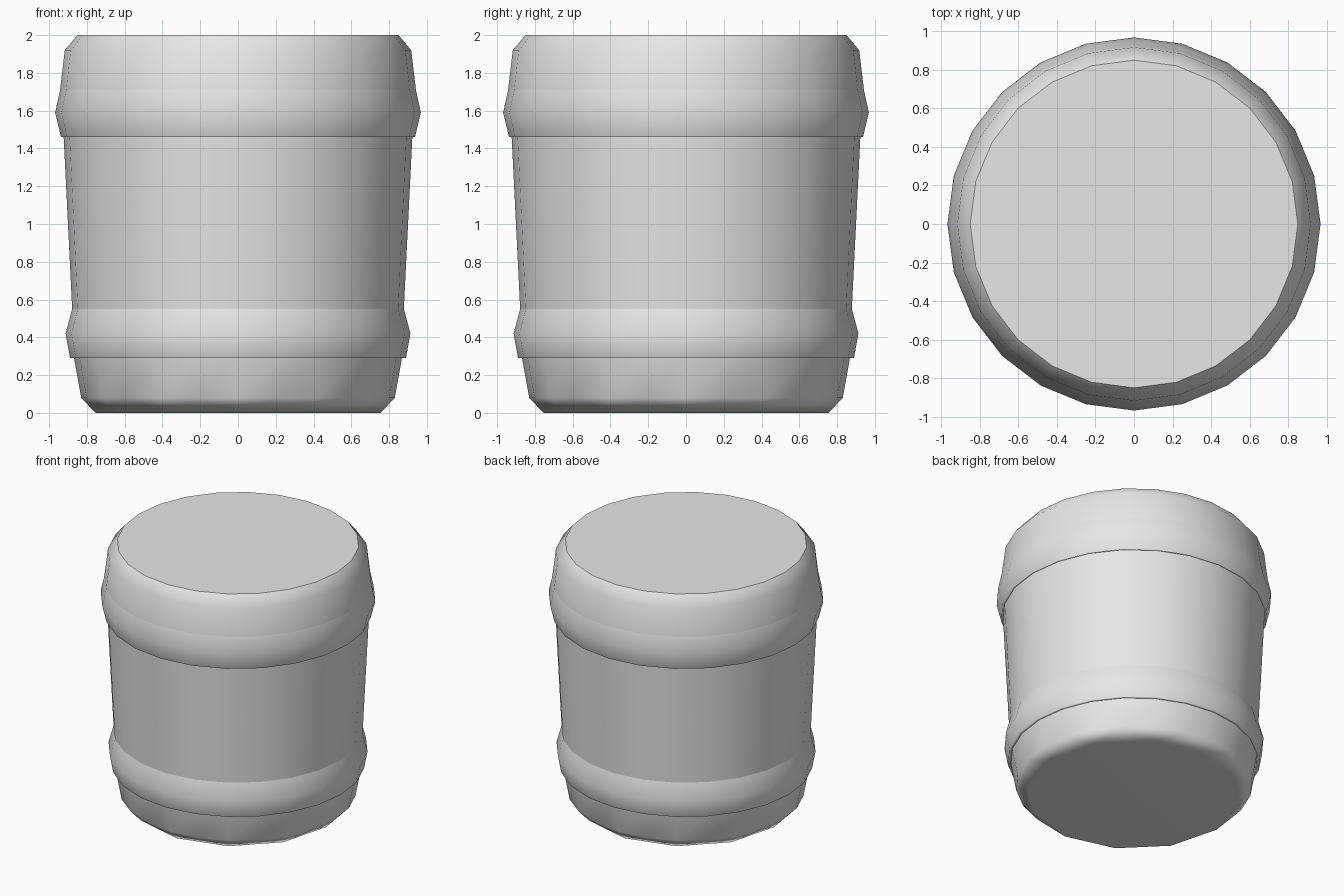
import bpy, bmesh
from math import sin, cos, pi

SIDES = 24

cube = bpy.data.objects.get("Cube")
if cube:
    bpy.data.objects.remove(cube, do_unlink=True)

grey = bpy.data.materials.new("plain grey")
grey.use_nodes = True
grey.diffuse_color = (0.8, 0.8, 0.8, 1)
grey.node_tree.nodes["Principled BSDF"].inputs["Base Color"].default_value = (0.8, 0.8, 0.8, 1)


def ring(bm, radius, z, sides=SIDES):
    return [bm.verts.new((radius * cos(2 * pi * i / sides),
                          radius * sin(2 * pi * i / sides), z)) for i in range(sides)]


def lathe(bm, profile):
    """Skin rings from bottom to top and return them."""
    rings = [ring(bm, r, z) for r, z in profile]
    for low, high in zip(rings, rings[1:]):
        for i in range(SIDES):
            k = (i + 1) % SIDES
            bm.faces.new((low[i], low[k], high[k], high[i]))
    return rings


def finish(bm, name):
    """Smooth shading with sharp ledges, weighted towards large faces."""
    for f in bm.faces:
        f.smooth = True
    for e in bm.edges:
        e.smooth = e.calc_face_angle(0) < 1.0
    mesh = bpy.data.meshes.new(name)
    bm.to_mesh(mesh)
    bm.free()
    mesh.materials.append(grey)
    obj = bpy.data.objects.new(name, mesh)
    bpy.context.collection.objects.link(obj)
    mod = obj.modifiers.new("weighted normals", "WEIGHTED_NORMAL")
    mod.keep_sharp = True


# Turned walls; each band begins with a small underside ledge
parts = {
    "lower_band": [(0.868, 0.29), (0.889, 0.29), (0.913, 0.42), (0.878, 0.55)],
    "body": [(0.878, 0.55), (0.923, 1.46)],
    "upper_band": [(0.923, 1.46), (0.937, 1.46), (0.968, 1.59), (0.942, 1.71)],
    "lid": [(0.942, 1.71), (0.917, 1.92), (0.85, 2.0)],
}
for name, profile in parts.items():
    bm = bmesh.new()
    lathe(bm, profile)
    finish(bm, name)

# Flat top
bm = bmesh.new()
bm.faces.new(ring(bm, 0.85, 2.0))
finish(bm, "lid_top")

# Base whose rounded edge narrows to half as many sides underneath
bm = bmesh.new()
wall = lathe(bm, [(0.83, 0.08), (0.868, 0.29)])[0]
half = SIDES // 2
foot = ring(bm, 0.755, 0, half)
for j in range(half):
    before, here, after = wall[2 * j - 1], wall[2 * j], wall[2 * j + 1]
    bm.faces.new((foot[j], here, before))
    bm.faces.new((foot[j], after, here))
    bm.faces.new((foot[j], foot[(j + 1) % half], after))
bm.faces.new(foot[::-1])
finish(bm, "base")
